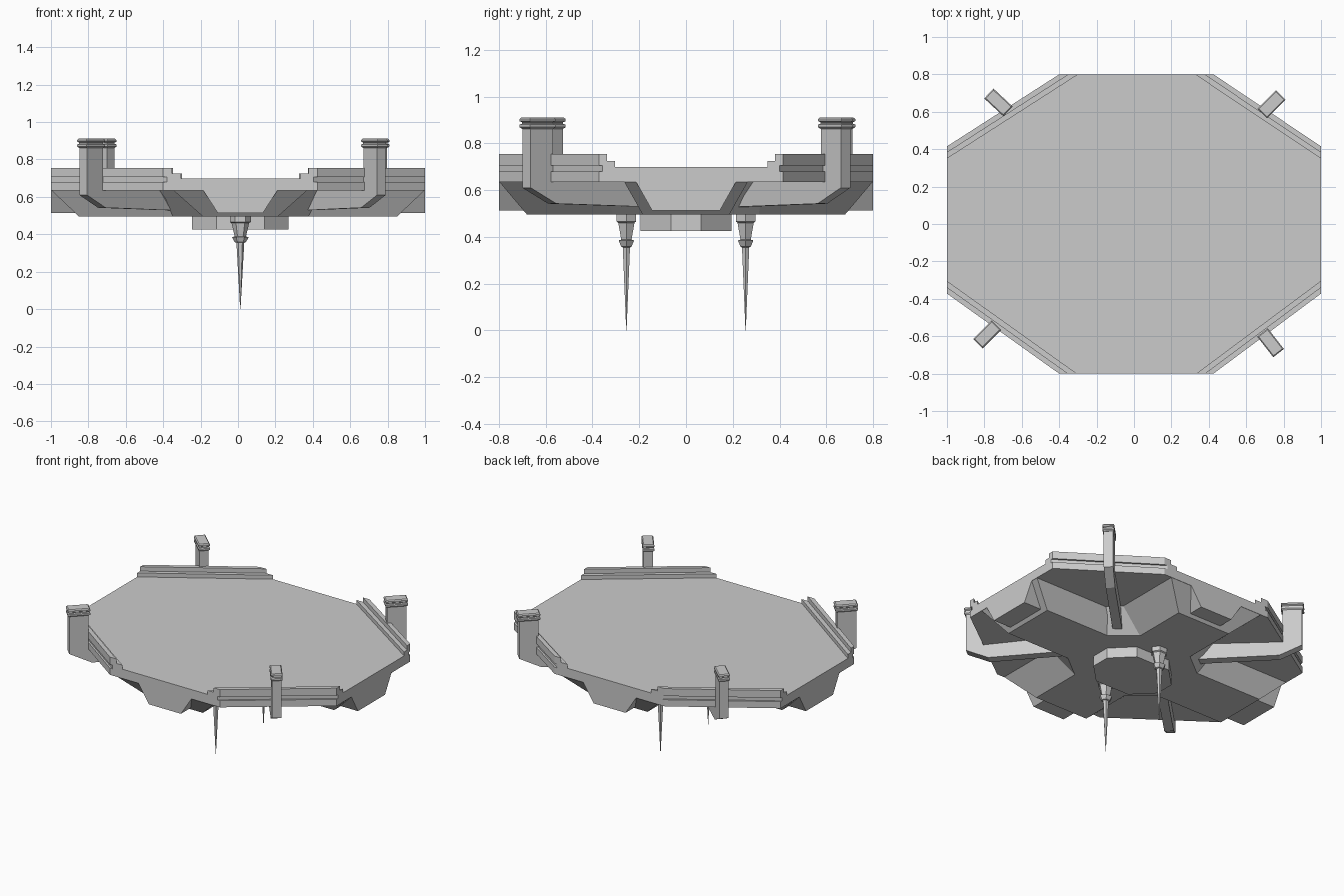
import bpy, bmesh, math
from mathutils import Matrix, Vector

if "Cube" in bpy.data.objects:
    bpy.data.objects.remove(bpy.data.objects["Cube"])

CX, CY = 0.0125, 0.02          # centre of the underside structure
L, R, B, T = -0.40, 0.425, -0.372, 0.415   # octagon corner positions


def loft(name, rings, matrix=None):
    """Skin a stack of equal-length closed rings and cap both ends."""
    bm = bmesh.new()
    vs = [[bm.verts.new(p) for p in r] for r in rings]
    n = len(vs[0])
    for a, b in zip(vs, vs[1:]):
        for i in range(n):
            j = (i + 1) % n
            bm.faces.new((a[i], a[j], b[j], b[i]))
    bm.faces.new(vs[0][::-1])
    bm.faces.new(vs[-1])
    if matrix:
        bm.transform(matrix)
    bmesh.ops.recalc_face_normals(bm, faces=bm.faces)
    me = bpy.data.meshes.new(name)
    bm.to_mesh(me)
    bm.free()
    ob = bpy.data.objects.new(name, me)
    bpy.context.collection.objects.link(ob)
    return ob


def ring(pts, z):
    return [(x, y, z) for x, y in pts]


def rect(hx, hy, cx=0, cy=0):
    return [(cx - hx, cy - hy), (cx + hx, cy - hy), (cx + hx, cy + hy), (cx - hx, cy + hy)]


def corner_cut(sx, sy, d):
    """End points of a diagonal edge moved inward by d: (on the y side, on the x side)."""
    px, py = (R if sx > 0 else L), (T if sy > 0 else B)
    a, b = Vector((px, 0.8 * sy)), Vector((sx, py))
    e = b - a
    dx = d * e.length / abs(e.y)
    dy = d * e.length / abs(e.x)
    return (px - sx * dx, 0.8 * sy), (sx, py - sy * dy)


def octagon(d):
    pts = []
    for sx, sy in ((1, 1), (1, -1), (-1, -1), (-1, 1)):
        a, b = corner_cut(sx, sy, d)
        pts += [a, b] if sx * sy > 0 else [b, a]
    return pts


# Deck slab with a shallow groove along the diagonal sides
loft("deck", [ring(octagon(d), z) for d, z in
              ((0, .635), (0, .68), (.012, .68), (.012, .698))])

# Stepped parapets on the four diagonal sides
for sx in (1, -1):
    for sy in (1, -1):
        for d0, d1, z0, z1 in ((.012, .055, .69, .705), (0, .055, .705, .725), (0, .028, .725, .755)):
            a, b = corner_cut(sx, sy, d0)
            c, d = corner_cut(sx, sy, d1)
            loft("parapet_step", [ring((a, b, d, c), z0), ring((a, b, d, c), z1)])

# Crossed tapering beams under the deck
loft("beam_x", [ring(rect(.85, .185), .495), ring(rect(1, .265), .637)])
loft("beam_y", [ring(rect(.2, .68, CX), .495), ring(rect(.36, .8, CX), .637)])

# Slimmer trapezoid beam ends reaching the deck rim
section = [(-.145, .513), (.145, .513), (.215, .637), (-.215, .637)]
loft("beam_end_x", [[(x, y, z) for y, z in section] for x in (-1, 1)])
section = [(-.12, .513), (.12, .513), (.2, .637), (-.2, .637)]
loft("beam_end_y", [[(CX + x, y, z) for x, z in section] for y in (-.8, .8)])


def oct_plan(hx, hy, kx, ky):
    return [(CX + x, y) for x, y in ((kx, hy), (hx, ky), (hx, -ky), (kx, -hy),
                                     (-kx, -hy), (-hx, -ky), (-hx, ky), (-kx, hy))]


# Sloped centre block between the beams, and the hub below it
loft("centre_block", [ring(oct_plan(.38, .32, .19, .17), .495),
                      ring(oct_plan(.5, .45, .25, .2), .637)])
hub = oct_plan(.258, .195, .128, .065)
loft("hub", [ring(hub, .425), ring(hub, .5)])

# Pillars with an arm running inward under the deck
arm = [(.06, .88), (.06, .61), (-.08, .542), (-.58, .528), (-.62, .637), (-.06, .637), (-.06, .88)]
cap = ((.062, .029, .862), (.07, .036, .869), (.07, .036, .88), (.062, .029, .884),
       (.062, .029, .89), (.07, .036, .895), (.07, .036, .904), (.064, .03, .911))
for x, y, deg in ((.735, .64, 45), (-.725, .65, 137), (-.785, -.59, 225), (.73, -.635, -52)):
    m = Matrix.Translation((x, y, 0)) @ Matrix.Rotation(math.radians(deg), 4, 'Z')
    loft("pillar_and_arm", [[(s, w, z) for s, z in arm] for w in (-.029, .029)], m)
    loft("pillar_cap", [ring(rect(hx, hy), z) for hx, hy, z in cap], m)

# Two hanging six-sided spikes
spike = ((.001, 0), (.021, .355), (.03, .358), (.045, .385), (.03, .388), (.047, .46), (.056, .465), (.056, .5))
for y in (-.255, .255):
    loft("spike", [[(CX + r * math.cos(k * math.pi / 3), y + .85 * r * math.sin(k * math.pi / 3), z)
                    for k in range(6)] for r, z in spike])
